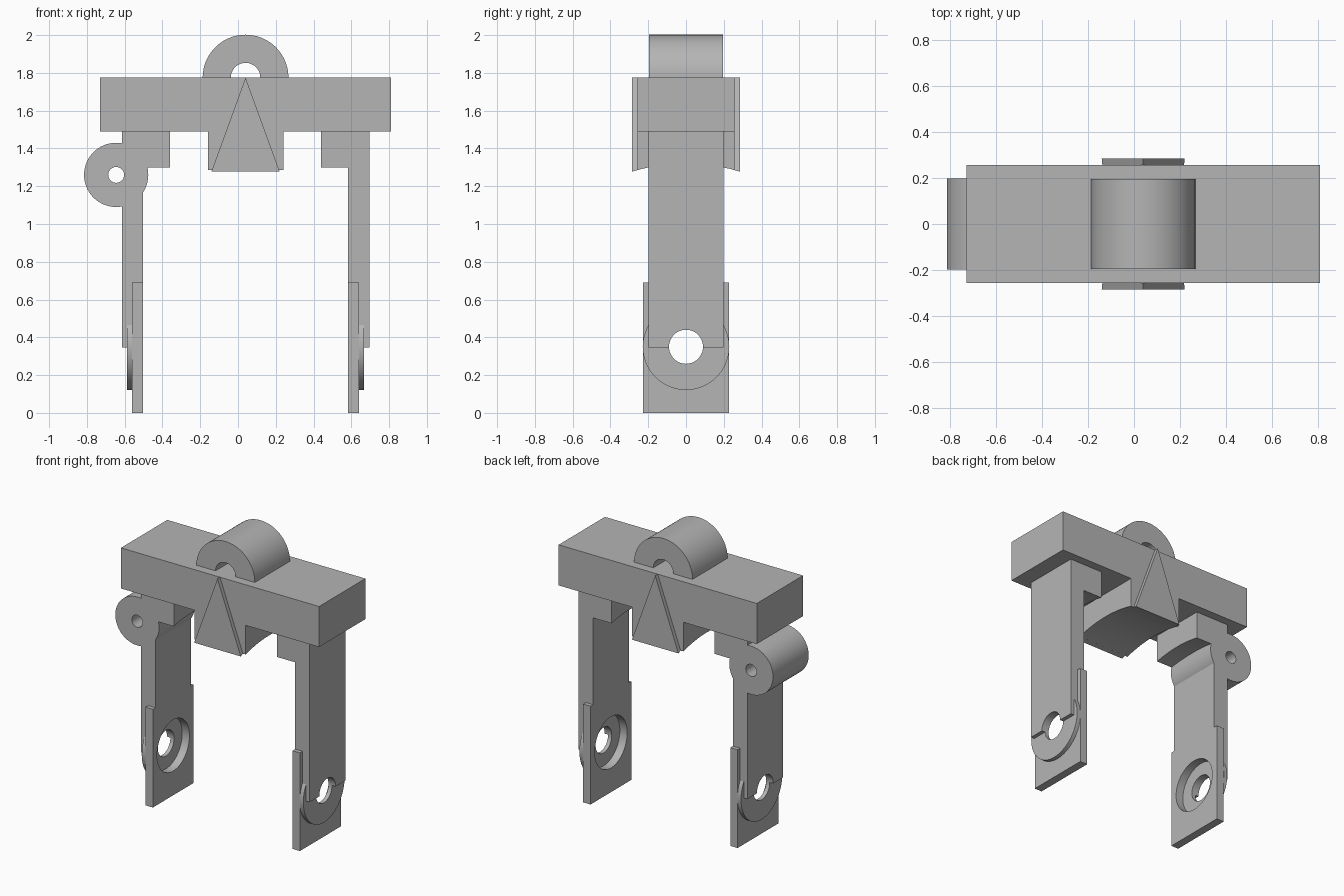
import bpy, bmesh, math
from mathutils import Vector

cube = bpy.data.objects.get("Cube")
if cube:
    bpy.data.objects.remove(cube, do_unlink=True)

grey = bpy.data.materials.new("plain grey")
grey.use_nodes = True
GREY = (0.46, 0.46, 0.46, 1)
grey.diffuse_color = GREY
grey.node_tree.nodes["Principled BSDF"].inputs["Base Color"].default_value = GREY

MID = 0.04        # symmetry plane of the frame
PIVOT = 0.35      # height of the leg pivots
parts = []


def prism(name, profile, axis, lo, hi):
    """Extrude a 2D profile along x (profile is y, z) or y (profile is x, z)."""
    bm = bmesh.new()
    place = (lambda a, b: Vector((lo, a, b))) if axis == "x" else (lambda a, b: Vector((a, lo, b)))
    face = bm.faces.new([bm.verts.new(place(a, b)) for a, b in profile])
    out = bmesh.ops.extrude_face_region(bm, geom=[face])
    move = Vector((hi - lo, 0, 0)) if axis == "x" else Vector((0, hi - lo, 0))
    bmesh.ops.translate(bm, vec=move, verts=[v for v in out["geom"] if isinstance(v, bmesh.types.BMVert)])
    bmesh.ops.recalc_face_normals(bm, faces=bm.faces)
    mesh = bpy.data.meshes.new(name)
    bm.to_mesh(mesh)
    bm.free()
    mesh.materials.append(grey)
    obj = bpy.data.objects.new(name, mesh)
    bpy.context.collection.objects.link(obj)
    parts.append(obj)
    return obj


def rect(a0, a1, b0, b1):
    return [(a0, b0), (a1, b0), (a1, b1), (a0, b1)]


def arc(ca, cb, r, start=0, end=360, n=64):
    count = n if end - start == 360 else n + 1
    angles = [math.radians(start + (end - start) * i / n) for i in range(count)]
    return [(ca + r * math.cos(t), cb + r * math.sin(t)) for t in angles]


def cut(obj, profile, axis, lo, hi):
    cutter = prism("cutter", profile, axis, lo, hi)
    parts.remove(cutter)
    cutter.hide_render = True
    mod = obj.modifiers.new("cut", "BOOLEAN")
    mod.operation = "DIFFERENCE"
    mod.solver = "EXACT"
    mod.object = cutter
    bpy.context.view_layer.objects.active = obj
    bpy.ops.object.modifier_apply(modifier=mod.name)
    bpy.data.objects.remove(cutter, do_unlink=True)


def arched(half):
    """Side profile under the beam, with an underside arched about the pivots."""
    a = math.degrees(math.asin(half / 0.97))
    return [(half, 1.49), (-half, 1.49)] + arc(0, PIVOT, 0.97, 90 - a, 90 + a, 24)[::-1]


# Crossbeam and half ring on top
prism("crossbeam", rect(MID - 0.77, MID + 0.77, 1.49, 1.775), "y", -0.257, 0.257)
prism("top_half_ring",
      arc(MID, 1.775, 0.227, 0, 180, 48) + arc(MID, 1.775, 0.078, 0, 180, 32)[::-1],
      "y", -0.195, 0.195)

# Centre block with triangular pointers front and back
prism("centre_block", arched(0.257), "x", MID - 0.2, MID + 0.2)
for name, lo, hi in (("front_pointer", -0.285, -0.255), ("back_pointer", 0.255, 0.285)):
    pointer = prism(name, [(MID - 0.187, 1.26), (MID + 0.187, 1.26), (MID, 1.775)], "y", lo, hi)
    cut(pointer, arc(0, PIVOT, 0.97, n=128), "x", MID - 0.5, MID + 0.5)

# Legs, mirrored about the middle plane
ROLL = (-0.645, 1.26)
for name, side in (("left", 1), ("right", -1)):
    inner, joint, outer = (MID + side * d for d in (0.543, 0.6, 0.655))
    ends = (MID, MID + side)
    prism(name + "_step", arched(0.198), "x", MID + side * 0.4, inner)

    leg = prism(name + "_leg",
                [(inner, 1.49), (outer, 1.49), (outer, 0.347), (joint, 0.347), (joint, 0.69), (inner, 0.69)],
                "y", -0.198, 0.198)
    cut(leg, arc(0, PIVOT, 0.09), "x", *ends)
    if side < 0:
        cut(leg, arc(*ROLL, 0.042, n=32), "y", -0.5, 0.5)

    # Foot plate with a round recess, closed by a bored disc
    plate = prism(name + "_foot_plate", rect(-0.227, 0.227, 0, 0.69), "x", inner, joint)
    cut(plate, arc(0, PIVOT, 0.18), "x", *ends)
    disc = prism(name + "_pivot_disc", arc(0, PIVOT, 0.229), "x", joint, joint + side * 0.028)
    cut(disc, arc(0, PIVOT, 0.09), "x", *ends)

# Side roll on the right leg
roll = prism("side_roll", arc(*ROLL, 0.17), "y", -0.198, 0.198)
cut(roll, arc(*ROLL, 0.042, n=32), "y", -0.5, 0.5)

# Smooth the round faces, keep edges sharp
bpy.ops.object.select_all(action="DESELECT")
for obj in parts:
    obj.select_set(True)
bpy.context.view_layer.objects.active = parts[0]
bpy.ops.object.shade_smooth_by_angle(angle=math.radians(30))
